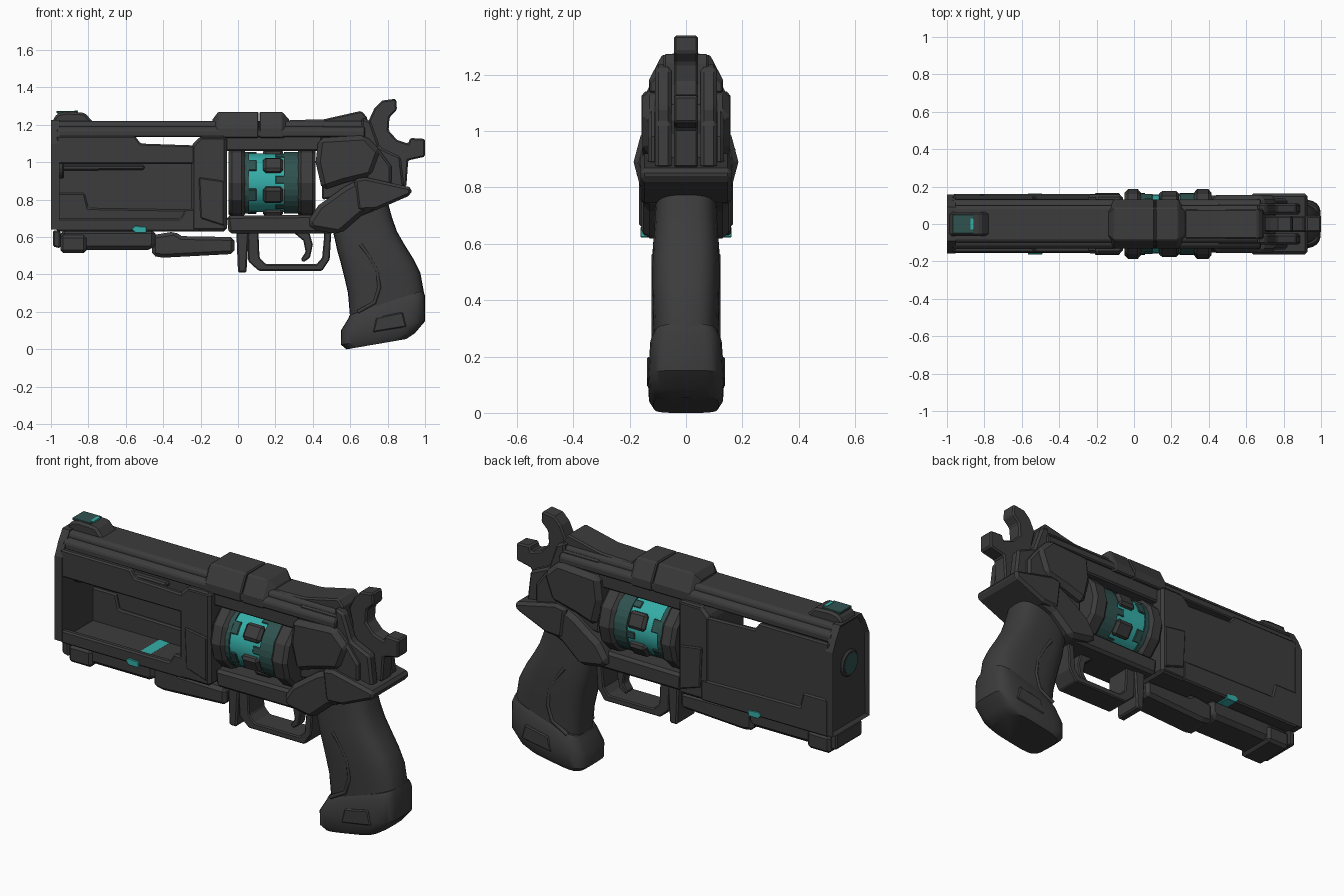
import bpy, bmesh, math
from mathutils import Matrix, Vector

if "Cube" in bpy.data.objects:
    bpy.data.objects.remove(bpy.data.objects["Cube"])


def material(name, rgb):
    m = bpy.data.materials.new(name)
    m.diffuse_color = (*rgb, 1)
    m.use_nodes = True
    m.node_tree.nodes["Principled BSDF"].inputs["Base Color"].default_value = m.diffuse_color
    return m


DARK = material("dark_gunmetal", (0.045, 0.045, 0.045))
TEAL = material("teal_glow", (0.035, 0.42, 0.39))
DIM = material("dim_teal", (0.028, 0.085, 0.078))


def finish(bm, name, mat, bevel=0.0, smooth=False):
    bmesh.ops.recalc_face_normals(bm, faces=bm.faces[:])
    me = bpy.data.meshes.new(name)
    bm.to_mesh(me)
    bm.free()
    ob = bpy.data.objects.new(name, me)
    bpy.context.collection.objects.link(ob)
    me.materials.append(mat)
    if smooth:
        bpy.ops.object.select_all(action='DESELECT')
        bpy.context.view_layer.objects.active = ob
        ob.select_set(True)
        bpy.ops.object.shade_smooth_by_angle(angle=math.radians(35))
    if bevel:
        b = ob.modifiers.new("bevel", 'BEVEL')
        b.width, b.segments, b.limit_method = bevel, 1, 'ANGLE'
        b.angle_limit = math.radians(40)
    return ob


def loft(name, rings, mat=DARK, bevel=0.0, smooth=False):
    bm = bmesh.new()
    vs = [[bm.verts.new(p) for p in r] for r in rings]
    n = len(vs[0])
    for a, b in zip(vs, vs[1:]):
        for i in range(n):
            bm.faces.new((a[i], a[(i + 1) % n], b[(i + 1) % n], b[i]))
    bm.faces.new(vs[0])
    bm.faces.new(vs[-1])
    return finish(bm, name, mat, bevel, smooth)


def side(name, pts, y0, y1, mat=DARK, bevel=0.008):
    """Side profile in x, z pushed out along y."""
    return loft(name, [[(x, y, z) for x, z in pts] for y in (y0, y1)], mat, bevel)


def along(name, half, x0, x1, mat=DARK, bevel=0.006):
    """Symmetric cross-section (half width, z) pushed out along x."""
    pts = half + [(-y, z) for y, z in reversed(half)]
    return loft(name, [[(x, y, z) for y, z in pts] for x in (x0, x1)], mat, bevel)


def box(name, x0, x1, hw, z0, z1, mat=DARK, bevel=0.008):
    return along(name, [(hw, z0), (hw, z1)], x0, x1, mat, bevel)


def disc(name, x0, x1, r, z, mat=DARK, n=24, bevel=0.0, smooth=False):
    return loft(name, [[(x, r * math.cos(2 * math.pi * i / n), z + r * math.sin(2 * math.pi * i / n))
                        for i in range(n)] for x in (x0, x1)], mat, bevel, smooth)


# Barrel housing: solid far wall, open window on the near side
notch = [(-.2, 1.14), (-.23, 1.09), (-.52, 1.10), (-.55, 1.14)]
side("housing_far_wall", [(-.97, .63), (-.07, .63), (-.07, 1.14)] + notch + [(-.97, 1.14)], .125, .152)
side("housing_near_top_plate", [(-.97, .99), (-.07, .99), (-.07, 1.14)] + notch + [(-.97, 1.14)], -.152, -.12)
side("housing_near_bottom_plate", [(-.97, .63), (-.2, .63), (-.2, .75), (-.28, .75), (-.31, .70), (-.97, .70)],
     -.155, -.12)
side("housing_far_step_plate", [(-.97, .63), (-.2, .63), (-.2, .745), (-.80, .755), (-.82, .835), (-.97, .835)],
     .11, .16)
side("inner_rail", [(-.97, .955), (-.5, .96), (-.5, .985), (-.97, .985)], .09, .13)
box("housing_floor", -.97, -.2, .14, .63, .655)
side("housing_rear_block", [(-.25, .63), (-.06, .63), (-.06, 1.14), (-.2, 1.14), (-.25, 1.09)], -.157, .157, bevel=.015)
for s in (-1, 1):
    side("rear_block_panel", [(-.2, .7), (-.075, .66), (-.075, .9), (-.21, .92)],
         *sorted((s * .15, s * .166)), bevel=.006)

# Muzzle plate with recessed face
bm = bmesh.new()
half = [(.157, .64), (.157, 1.10), (.125, 1.17), (.09, 1.225)]
pts = half + [(-y, z) for y, z in reversed(half)]
a, b = [[bm.verts.new((x, y, z)) for y, z in pts] for x in (-1, -.955)]
for i in range(len(pts)):
    bm.faces.new((a[i], a[i - 1], b[i - 1], b[i]))
face = bm.faces.new(a)
bm.faces.new(b)
bmesh.ops.recalc_face_normals(bm, faces=bm.faces[:])
bmesh.ops.inset_region(bm, faces=[face], thickness=.022, depth=0)
bmesh.ops.translate(bm, verts=face.verts[:], vec=(.015, 0, 0))
finish(bm, "muzzle_plate", DARK)
disc("muzzle_ring", -.997, -.93, .072, .985, bevel=.008)
disc("muzzle_lens", -.9995, -.99, .055, .985, DIM)

# Top rib, sights and strap
along("top_rib_base", [(.13, 1.135), (.13, 1.17), (.11, 1.19)], -.97, .68)
along("top_rib", [(.10, 1.18), (.10, 1.205), (.085, 1.22)], -.985, .68)
side("front_sight", [(-.99, 1.2), (-.985, 1.24), (-.96, 1.262), (-.92, 1.27), (-.82, 1.265), (-.77, 1.21)],
     -.065, .065, bevel=.012)
box("front_sight_lens", -.97, -.86, .05, 1.262, 1.274, DIM, .002)
box("front_sight_light", -.875, -.855, .03, 1.264, 1.276, TEAL, 0)
top = [(.132, 1.13), (.132, 1.18), (.085, 1.27)]
loft("strap_block", [[(x, y * k, 1.13 + (z - 1.13) * k) for y, z in top + [(-y, z) for y, z in reversed(top)]]
                     for x, k in ((-.135, .72), (-.105, 1), (.11, 1))], bevel=.006)
loft("strap_block_rear", [[(x, y * k, 1.13 + (z - 1.13) * k) for y, z in top + [(-y, z) for y, z in reversed(top)]]
                          for x, k in ((.115, 1), (.235, 1), (.275, .7))], bevel=.006)
side("rear_sight_ramp", [(.27, 1.2), (.27, 1.225), (.46, 1.23), (.66, 1.275), (.69, 1.24), (.7, 1.15)], -.08, .08)
box("cylinder_top_strap", -.07, .45, .115, 1.06, 1.145)

# Cylinder
CZ = .89
disc("cylinder_core", .02, .34, .158, CZ, TEAL, 30, smooth=True)
disc("cylinder_front_ring", .02, .06, .166, CZ, DIM, 30)
disc("cylinder_rear_ring", .245, .335, .166, CZ, DIM, 30)
disc("cylinder_front_flange", -.05, .038, .186, CZ, n=12, bevel=.018)
disc("cylinder_rear_flange", .32, .415, .186, CZ, n=12, bevel=.018)


def radial_tab(name, x0, x1, w, r, deg, mat, bevel):
    ob = loft(name, [[(x, y, z) for y, z in ((-w, .13), (w, .13), (w, r), (-w, r))] for x in (x0, x1)], mat, bevel)
    ob.data.transform(Matrix.Translation((0, 0, CZ)) @ Matrix.Rotation(math.radians(deg), 4, 'X'))


for k in range(6):
    radial_tab("cylinder_pad", .135, .24, .045, .178, 54 + 60 * k, DARK, .014)
    radial_tab("cylinder_rib", .05, .10, .035, .163, 54 + 60 * k, DIM, .004)
    radial_tab("cylinder_finger", .2, .26, .02, .162, 84 + 60 * k, DIM, .003)

# Under-barrel lug
side("lug_front", [(-.99, .55), (-.95, .54), (-.95, .635), (-.99, .635)], -.11, .11)
side("under_lug", [(-.95, .64), (-.95, .53), (-.83, .515), (-.81, .53), (-.46, .53), (-.44, .56), (-.44, .64)],
     -.10, .10, bevel=.022)
box("lug_nose", -.95, -.81, .115, .515, .61, bevel=.015)
side("ejector_housing", [(-.46, .61), (-.46, .5), (-.4, .49), (-.02, .51), (-.02, .6), (-.3, .605), (-.34, .63)],
     -.085, .085, bevel=.018)
side("lug_light", [(-.57, .645), (-.55, .622), (-.49, .622), (-.49, .655), (-.55, .66)], -.162, .162, TEAL, .003)

# Lower frame, trigger guard and trigger
side("lower_frame", [(-.06, .715), (-.05, .62), (.5, .62), (.5, .72)], -.12, .12, bevel=.015)
side("guard_post", [(-.01, .65), (0, .41), (.045, .41), (.06, .65)], -.08, .08)
outer = [(.05, .64), (.055, .47), (.11, .42), (.45, .42), (.49, .48), (.50, .64)]
inner = [(.46, .6), (.45, .49), (.42, .455), (.15, .455), (.115, .49), (.11, .61)]
side("trigger_guard", outer + [(.46, .64)] + inner + [(.11, .64)], -.07, .07, bevel=.006)
side("trigger", [(.29, .63), (.38, .63), (.40, .56), (.385, .49), (.35, .465), (.335, .48), (.362, .52), (.35, .58)],
     -.03, .03, bevel=.006)

# Rear frame
side("recoil_shield", [(.43, 1.13), (.68, 1.145), (.765, 1.06), (.715, .925), (.57, .89), (.45, .85), (.415, 1.0)],
     -.155, .155, bevel=.025)
side("frame_shoulder", [(.37, .68), (.43, .77), (.57, .87), (.66, .915), (.82, .885), (.75, .75), (.66, .715),
                        (.545, .615), (.395, .64)], -.153, .153, bevel=.03)
side("grip_shelf", [(.62, .91), (.68, .92), (.93, .865), (.925, .825), (.74, .745), (.64, .74)],
     -.162, .162, bevel=.015)
side("frame_core", [(.45, .8), (.45, 1.2), (.68, 1.2), (.73, 1.1), (.75, .85)], -.11, .11)
for s in (-1, 1):
    side("hammer_cheek", [(.66, 1.24), (.71, 1.22), (.76, 1.08), (.87, 1.03), (.89, .865), (.66, .88)],
         *sorted((s * .052, s * .11)), bevel=.012)
    side("cheek_cover", [(.70, 1.12), (.76, 1.06), (.82, .98), (.82, .88), (.68, .89)],
         *sorted((s * .1, s * .135)), bevel=.012)

# Hammer
side("hammer", [(.70, 1.225), (.73, 1.29), (.77, 1.33), (.845, 1.34), (.85, 1.28), (.81, 1.24), (.805, 1.17),
                (.85, 1.12), (.91, 1.10), (.92, 1.13), (1.0, 1.125), (1.0, 1.03), (.91, 1.01), (.90, .87),
                (.72, .88), (.72, 1.14)], -.043, .043, bevel=.008)


# Grip and butt: rounded sections running from front edge to back edge
def section(xf, zf, xb, zb, hw, power, n=28):
    c, d = Vector(((xf + xb) / 2, 0, (zf + zb) / 2)), Vector(((xb - xf) / 2, 0, (zb - zf) / 2))
    ring = []
    for i in range(n):
        t = 2 * math.pi * i / n
        u, v = math.cos(t), math.sin(t)
        ring.append(c + d * math.copysign(abs(u) ** power, u) +
                    Vector((0, hw * math.copysign(abs(v) ** power, v), 0)))
    return ring


loft("grip", [section(*s, .65) for s in (
    (.50, .66, .80, .79, .11), (.515, .60, .825, .70, .113), (.53, .53, .85, .63, .118), (.55, .46, .89, .56, .12),
    (.57, .38, .94, .48, .12), (.588, .30, .975, .41, .118), (.60, .16, .995, .30, .115))], smooth=True)
loft("grip_butt", [section(*s, .45) for s in (
    (.598, .185, .99, .315, .115), (.59, .165, 1.0, .285, .128), (.55, .10, 1.0, .15, .136),
    (.55, .025, .945, .085, .132), (.58, .0, .90, .055, .115))], smooth=True)

# Raised seam curving down each grip side
path = [(.655, .56), (.70, .50), (.745, .42), (.755, .33), (.73, .25), (.64, .20)]
for s in (-1, 1):
    cu = bpy.data.curves.new("grip_seam", 'CURVE')
    cu.dimensions, cu.bevel_depth, cu.bevel_resolution = '3D', .011, 1
    sp = cu.splines.new('POLY')
    sp.points.add(len(path) - 1)
    for p, (x, z) in zip(sp.points, path):
        p.co = (x, s * .112, z, 1)
    cu.materials.append(DARK)
    bpy.context.collection.objects.link(bpy.data.objects.new("grip_seam", cu))
    side("butt_plate", [(.72, .09), (.90, .12), (.88, .2), (.74, .17)], *sorted((s * .12, s * .139)), bevel=.006)
